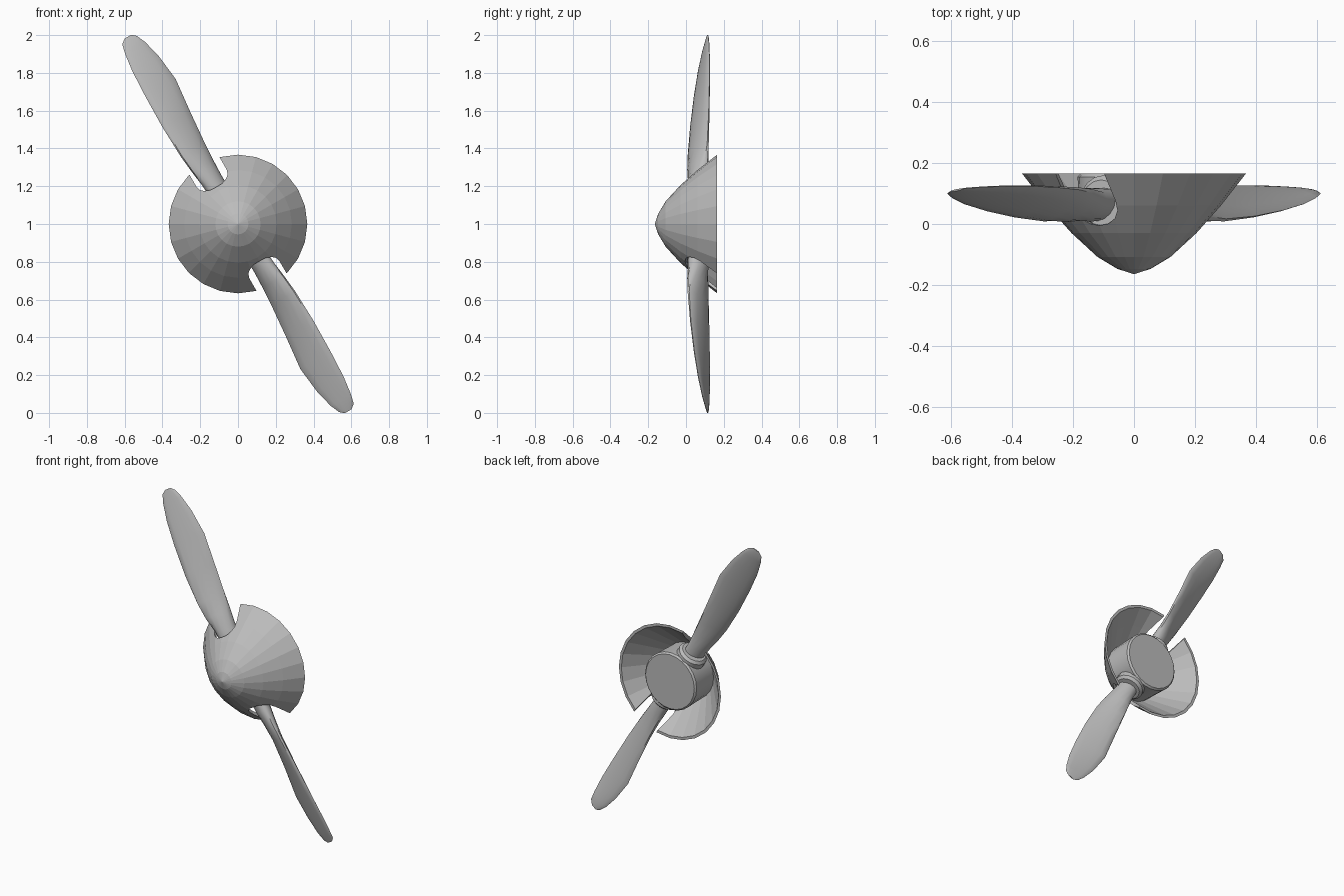
import bpy, bmesh, math
from mathutils import Matrix, Vector

if "Cube" in bpy.data.objects:
    bpy.data.objects.remove(bpy.data.objects["Cube"])

metal = bpy.data.materials.new("light grey metal")
metal.use_nodes = True
grey = (0.5, 0.5, 0.5, 1)
metal.diffuse_color = grey
metal.node_tree.nodes["Principled BSDF"].inputs["Base Color"].default_value = grey

CENTRE = Matrix.Translation((0, 0, 1))


def finish(name, bm, matrix, smooth=0):
    bmesh.ops.remove_doubles(bm, verts=bm.verts, dist=0.0005)
    bmesh.ops.recalc_face_normals(bm, faces=bm.faces)
    bm.transform(matrix)
    mesh = bpy.data.meshes.new(name)
    bm.to_mesh(mesh)
    bm.free()
    mesh.materials.append(metal)
    obj = bpy.data.objects.new(name, mesh)
    bpy.context.collection.objects.link(obj)
    bpy.ops.object.select_all(action='DESELECT')
    obj.select_set(True)
    bpy.context.view_layer.objects.active = obj
    if smooth:
        bpy.ops.object.shade_smooth_by_angle(angle=math.radians(smooth))
    return obj


def lathe(name, profile, matrix, steps=24, smooth=0):
    """Revolve (radius, y) points about the y axis."""
    bm = bmesh.new()
    verts = [bm.verts.new((0, y, r)) for r, y in profile]
    edges = [bm.edges.new(pair) for pair in zip(verts, verts[1:])]
    bmesh.ops.spin(bm, geom=verts + edges, cent=(0, 0, 0), axis=(0, 1, 0),
                   angle=math.tau, steps=steps)
    return finish(name, bm, matrix, smooth)


def loft(name, rings, matrix, smooth=0):
    """Skin a list of closed rings and cap both ends."""
    bm = bmesh.new()
    loops = [[bm.verts.new(p) for p in ring] for ring in rings]
    n = len(loops[0])
    for a, b in zip(loops, loops[1:]):
        for i in range(n):
            j = (i + 1) % n
            bm.faces.new((a[i], a[j], b[j], b[i]))
    bm.faces.new(loops[0])
    bm.faces.new(loops[-1])
    return finish(name, bm, matrix, smooth)


def blade_ring(d, left, right, front, back, thick, n=14):
    """Pitched oval section: left edge sits at the front, right edge at the back."""
    ring = []
    for i in range(n):
        a = math.tau * i / n
        t = (1 + math.cos(a)) / 2
        ring.append((left + (right - left) * t,
                     front + (back - front) * t + thick * math.sin(a), d))
    return ring


# Hollow spinner shell: outer skin, rim, inner skin
outer = [(0, -0.165), (0.055, -0.147), (0.12, -0.108), (0.205, -0.03),
         (0.285, 0.06), (0.367, 0.165)]
inner = [(max(r - 0.016, 0), y + 0.012) for r, y in outer[:-1]] + [(0.35, 0.165)]
spinner = lathe("spinner", outer + inner[::-1], CENTRE)

# Hub inside the spinner
lathe("hub", [(0, -0.06), (0.15, -0.06), (0.18, -0.03), (0.185, 0.155),
              (0.175, 0.165), (0, 0.165)], CENTRE, smooth=30)

# Distance, left edge, right edge, front y, back y, half thickness
sections = [
    (0.12, -0.055, 0.055, 0.055, 0.075, 0.054),
    (0.27, -0.062, 0.053, 0.045, 0.082, 0.052),
    (0.36, -0.074, 0.056, 0.025, 0.100, 0.042),
    (0.46, -0.084, 0.062, 0.017, 0.112, 0.030),
    (0.64, -0.090, 0.078, 0.026, 0.120, 0.021),
    (0.83, -0.087, 0.098, 0.045, 0.124, 0.016),
    (0.98, -0.080, 0.081, 0.066, 0.124, 0.012),
    (1.08, -0.067, 0.056, 0.086, 0.121, 0.009),
    (1.13, -0.055, 0.034, 0.100, 0.118, 0.006),
    (1.15, -0.030, 0.012, 0.108, 0.115, 0.003),
]

for side, angle in (("upper", -30), ("lower", 150)):
    turn = CENTRE @ Matrix.Rotation(math.radians(angle), 4, 'Y')
    loft(side + "_blade", [blade_ring(*s) for s in sections], turn, 40)

    # Collar joining the blade shank to the hub
    collar = [(0.1, 0.09), (0.2, 0.09), (0.215, 0.075), (0.215, 0.05)]
    loft(side + "_collar", [[(r * math.cos(math.tau * i / 16),
                              0.07 + r * math.sin(math.tau * i / 16), d)
                             for i in range(16)] for d, r in collar], turn, 30)

    # U-shaped slot in the shell, open at the rear rim
    outline = [(0.092, 0.3), (-0.092, 0.3)]
    for i in range(9):
        a = math.pi * (1 + i / 8)
        outline.append((0.092 * math.cos(a), 0.075 + 0.08 * math.sin(a)))
    cutter = loft(side + "_slot_cutter",
                  [[(w, y, d) for w, y in outline] for d in (0.19, 0.6)], turn)
    cutter.hide_render = True
    bpy.context.view_layer.objects.active = spinner
    cut = spinner.modifiers.new("slot", 'BOOLEAN')
    cut.operation = 'DIFFERENCE'
    cut.solver = 'EXACT'
    cut.object = cutter
    bpy.ops.object.modifier_apply(modifier=cut.name)
    bpy.data.objects.remove(cutter)
